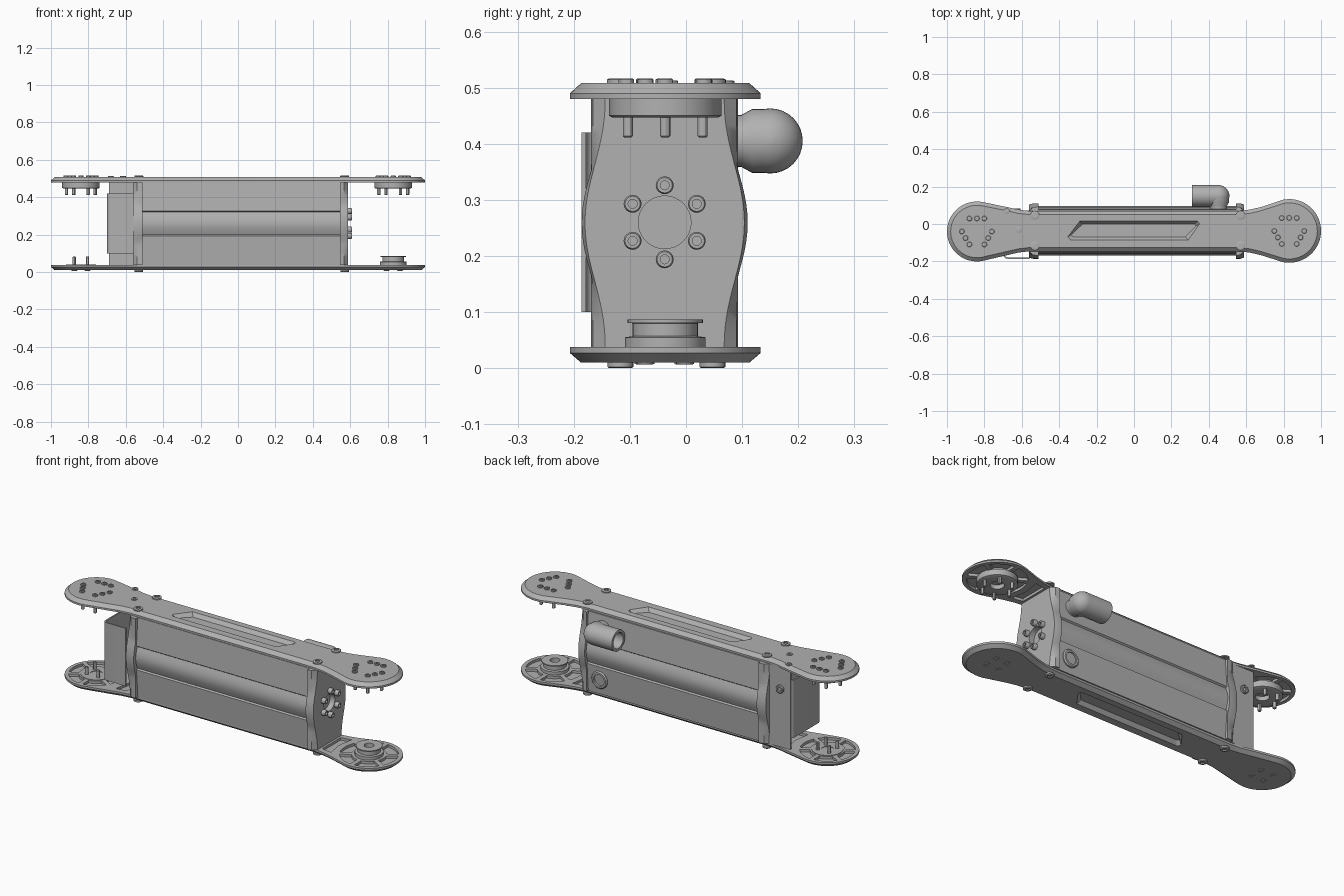
import bpy, bmesh
from math import sin, cos, pi, radians
from mathutils import Vector

if "Cube" in bpy.data.objects:
    bpy.data.objects.remove(bpy.data.objects["Cube"])

metal = bpy.data.materials.new("plain_grey_metal")
GREY = (0.44, 0.44, 0.44, 1)
metal.use_nodes = True
metal.diffuse_color = GREY
metal.node_tree.nodes["Principled BSDF"].inputs["Base Color"].default_value = GREY

MID_Y = -0.038
HUB_L, HUB_R = (-0.84, -0.04), (0.83, -0.037)
parts = []


def loft(name, stacks):
    """Each stack is a list of equal-length loops, skinned and capped."""
    bm = bmesh.new()
    for loops in stacks:
        rings = [[bm.verts.new(p) for p in loop] for loop in loops]
        for a, b in zip(rings, rings[1:]):
            for i in range(len(a)):
                j = (i + 1) % len(a)
                bm.faces.new((a[i], a[j], b[j], b[i]))
        bm.faces.new(rings[0])
        bm.faces.new(rings[-1])
    bmesh.ops.recalc_face_normals(bm, faces=bm.faces)
    mesh = bpy.data.meshes.new(name)
    bm.to_mesh(mesh)
    bm.free()
    mesh.materials.append(metal)
    obj = bpy.data.objects.new(name, mesh)
    bpy.context.collection.objects.link(obj)
    parts.append(obj)
    return obj


def slab(pts, z0, z1):
    return [[(x, y, z) for x, y in pts] for z in (z0, z1)]


def lathe(name, profile, spots, axis=(0, 0, 1), sides=24):
    """Turn (radius, height) pairs around an axis at every spot."""
    turn = Vector((0, 0, 1)).rotation_difference(Vector(axis))
    stacks = []
    for spot in spots:
        stacks.append([[Vector(spot) + turn @ Vector((r * cos(2 * pi * i / sides),
                        r * sin(2 * pi * i / sides), h)) for i in range(sides)]
                       for r, h in profile])
    return loft(name, stacks)


def bolt(r, h):
    return [(r, 0), (r, h * 0.8), (r * 0.85, h), (r * 0.5, h), (r * 0.5, h * 0.4)]


def cut(obj, cutter):
    mod = obj.modifiers.new("cut", "BOOLEAN")
    mod.operation, mod.solver, mod.object = "DIFFERENCE", "EXACT", cutter
    graph = bpy.context.evaluated_depsgraph_get()
    obj.data = bpy.data.meshes.new_from_object(obj.evaluated_get(graph))
    obj.modifiers.clear()
    parts.remove(cutter)
    bpy.data.objects.remove(cutter)


def arc(c, r, a0, a1, n):
    return [(c[0] + r * cos(radians(a0 + (a1 - a0) * i / n)),
             c[1] + r * sin(radians(a0 + (a1 - a0) * i / n))) for i in range(n + 1)]


def plate_outline(inset):
    w = 0.108 - inset
    top = [(0.68, w + 0.021), (0.62, w + 0.007), (0.56, w)]
    pts = arc(HUB_R, 0.17 - inset, -102, 102, 36)
    pts += [(x, MID_Y + y) for x, y in top]
    pts += [(-x, MID_Y + y) for x, y in reversed(top)]
    pts += arc(HUB_L, 0.16 - inset, 78, 282, 36)
    pts += [(-x, MID_Y - y) for x, y in top]
    pts += [(x, MID_Y - y) for x, y in reversed(top)]
    return pts


def make_plate(name, outer_z, rim_z, inner_z):
    """Chamfered outside face, lightening pockets inside."""
    plate = loft(name, [[[(x, y, z) for x, y in plate_outline(d)]
                         for d, z in ((0.02, outer_z), (0, rim_z), (0, inner_z))]])
    step = 1 if inner_z > outer_z else -1
    floor, past = inner_z - step * 0.014, inner_z + step * 0.02
    pockets = []
    for hub, start, rim in ((HUB_L, 0, 0.14), (HUB_R, 180, 0.148)):
        for k in range(6):
            a = start + 60 * k
            pts = arc(hub, rim, a - 25, a + 25, 8) + arc(hub, 0.088, a + 22, a - 22, 8)
            pockets.append(slab(pts, floor, past))
        s = 1 if hub[0] > 0 else -1
        neck = [(0.60, 0.08), (0.66, 0.09), (0.645, 0), (0.66, -0.09), (0.60, -0.08)]
        pockets.append(slab([(s * x, MID_Y + y) for x, y in neck], floor, past))
    cut(plate, loft("pocket_cutter", pockets))
    # slanted window with sloping walls on the outside face
    window = [(-0.355, -0.07), (-0.34, -0.085), (0.29, -0.085), (0.35, 0),
              (0.34, 0.015), (-0.29, 0.015)]
    rings = [[(x * s, -0.035 + (y + 0.035) * t, outer_z + step * d) for x, y in window]
             for s, t, d in ((1, 1, -0.01), (1, 1, 0), (0.95, 0.68, 0.02))]
    cut(plate, loft("window_cutter", [rings]))


make_plate("bottom_plate", 0.01, 0.027, 0.038)
make_plate("top_plate", 0.508, 0.49, 0.48)

# Main housing: leaning side panels with a rounded rail along the middle
rail = [(0.117 + 0.015 * sin(pi * i / 10), 0.2 + 0.12 * i / 10) for i in range(11)]
side = [(0.113, 0.038), (0.125, 0.194)] + rail + [(0.125, 0.326), (0.113, 0.48)]
section = [(-0.036 + w, z) for w, z in side] + [(-0.036 - w, z) for w, z in reversed(side)]
loft("housing", [[[(x, y, z) for y, z in section] for x in (-0.51, 0.55)]])


# End flanges: waisted profile tapering outward
def flange_loop(x, least, swell):
    zs = [0.038 + 0.442 * i / 28 for i in range(29)]
    ws = [max(least, 0.106 + swell * sin(pi * i / 28) ** 2.2) for i in range(29)]
    return [(x, MID_Y + w, z) for w, z in zip(ws, zs)] + \
           [(x, MID_Y - w, z) for w, z in reversed(list(zip(ws, zs)))]


for name, xs, d in (("left_flange", (0.545, 0.568, 0.588), 1),
                    ("right_flange", (-0.51, -0.54, -0.562), -1)):
    flange = loft(name, [[flange_loop(xs[0], 0.131, 0.042), flange_loop(xs[1], 0.128, 0.042),
                          flange_loop(xs[2], 0.1, 0.036)]])
    cut(flange, lathe("bore_cutter", [(0.047, -0.03), (0.047, 0.03)],
                      [(xs[2], MID_Y, 0.26)], (d, 0, 0), 32))
    ring = [(xs[2], MID_Y + 0.066 * sin(k * pi / 3), 0.26 + 0.066 * cos(k * pi / 3))
            for k in range(6)]
    lathe(name + "_bolts", bolt(0.016, 0.022 if d > 0 else 0.01), ring, (d, 0, 0), 16)

# Cable cover at the right end: open-topped wrap plus full-height back wall
outer = [(-0.56, -0.186)] + arc((-0.675, -0.161), 0.025, 270, 180, 6) + \
    arc((-0.675, 0.045), 0.025, 180, 90, 6) + [(-0.56, 0.07)]
inner = [(-0.56, 0.062)] + arc((-0.675, 0.045), 0.017, 90, 180, 6) + \
    arc((-0.675, -0.161), 0.017, 180, 270, 6) + [(-0.56, -0.178)]
loft("cable_cover", [slab(outer + inner, 0.1, 0.42)])
loft("cover_back_wall", [slab([(-0.56, 0.06), (-0.69, 0.06), (-0.69, 0.072),
                               (-0.56, 0.072)], 0.038, 0.48)])
lathe("cover_socket", bolt(0.022, 0.012), [(-0.63, 0.072, 0.36)], (0, 1, 0))

# Elbow connector and round port on the back
dome = [(0.058 * cos(pi * i / 20), 0.142 + 0.058 * sin(pi * i / 20)) for i in range(10)]
lathe("elbow_barrel", [(0.043, 0.09), (0.043, 0), (0.058, 0)] + dome + [(0.004, 0.2)],
      [(0.31, 0.15, 0.405)], (1, 0, 0), 32)
lathe("elbow_stem", [(0.046, 0), (0.046, 0.02), (0.057, 0.04), (0.057, 0.07)],
      [(0.452, 0.078, 0.405)], (0, 1, 0), 32)
lathe("round_port", [(0.048, 0), (0.048, 0.012), (0.042, 0.018), (0.032, 0.018), (0.032, 0.006)],
      [(0.47, 0.075, 0.12)], (0, 1, 0), 32)

# Hub boss under the top plate, with pegs
for name, hub in (("right", HUB_L), ("left", HUB_R)):
    x, y = hub
    lathe(name + "_hub_boss", [(0.1, 0.482), (0.1, 0.45), (0.094, 0.447), (0.035, 0.447),
                               (0.035, 0.47)], [(x, y, 0)], sides=40)
    spots = arc(hub, 0.077, 0, 300, 5)
    lathe(name + "_hub_pegs", [(0.009, 0.45), (0.009, 0.414), (0.006, 0.411)],
          [(px, py, 0) for px, py in spots], sides=12)
    # Bolt heads over the hub, in three groups of three
    heads = [p for a in (90, 210, 330)
             for p in arc((x, y), 0.08, a - 30, a + 30, 1) + arc((x, y), 0.07, a, a, 1)[:1]]
    lathe(name + "_top_bolts", bolt(0.014, 0.009),
          [(a, b, 0.507) for a, b in heads], sides=12)
    lathe(name + "_bottom_bolts", bolt(0.016, 0.004),
          [(a, b, 0.011) for a, b in arc(hub, 0.05, 45, 315, 3)], (0, 0, -1), 12)

# Bottom mounts: stepped spool on the left, hub ring and pins on the right
lathe("spool_mount", [(0.072, 0.03), (0.072, 0.055), (0.058, 0.057), (0.058, 0.08),
                      (0.067, 0.081), (0.067, 0.087), (0.025, 0.087), (0.025, 0.06)],
      [(HUB_R[0], HUB_R[1], 0)], sides=40)
lathe("pin_hub", [(0.08, 0.03), (0.08, 0.041), (0.03, 0.041), (0.03, 0.03)],
      [(HUB_L[0], HUB_L[1], 0)], sides=40)
lathe("hub_pins", [(0.009, 0.03), (0.009, 0.08), (0.006, 0.083)],
      [(x, y, 0) for x, y in arc(HUB_L, 0.05, 45, 315, 3)], sides=12)

# Corner bolts through both plates
corners = [(x, y) for x in (-0.53, 0.57) for y in (-0.117, 0.047)]
lathe("top_corner_bolts", bolt(0.024, 0.009), [(x, y, 0.507) for x, y in corners])
lathe("bottom_corner_bolts", bolt(0.023, 0.011), [(x, y, 0.011) for x, y in corners], (0, 0, -1))
lathe("cable_bolts", bolt(0.016, 0.006), [(-0.68, 0.07, 0.507), (-0.615, -0.03, 0.507)], sides=12)

# Smooth shading on curves, crisp edges kept
bpy.ops.object.select_all(action="DESELECT")
for obj in parts:
    obj.select_set(True)
bpy.context.view_layer.objects.active = parts[0]
bpy.ops.object.shade_smooth_by_angle(angle=radians(30))
